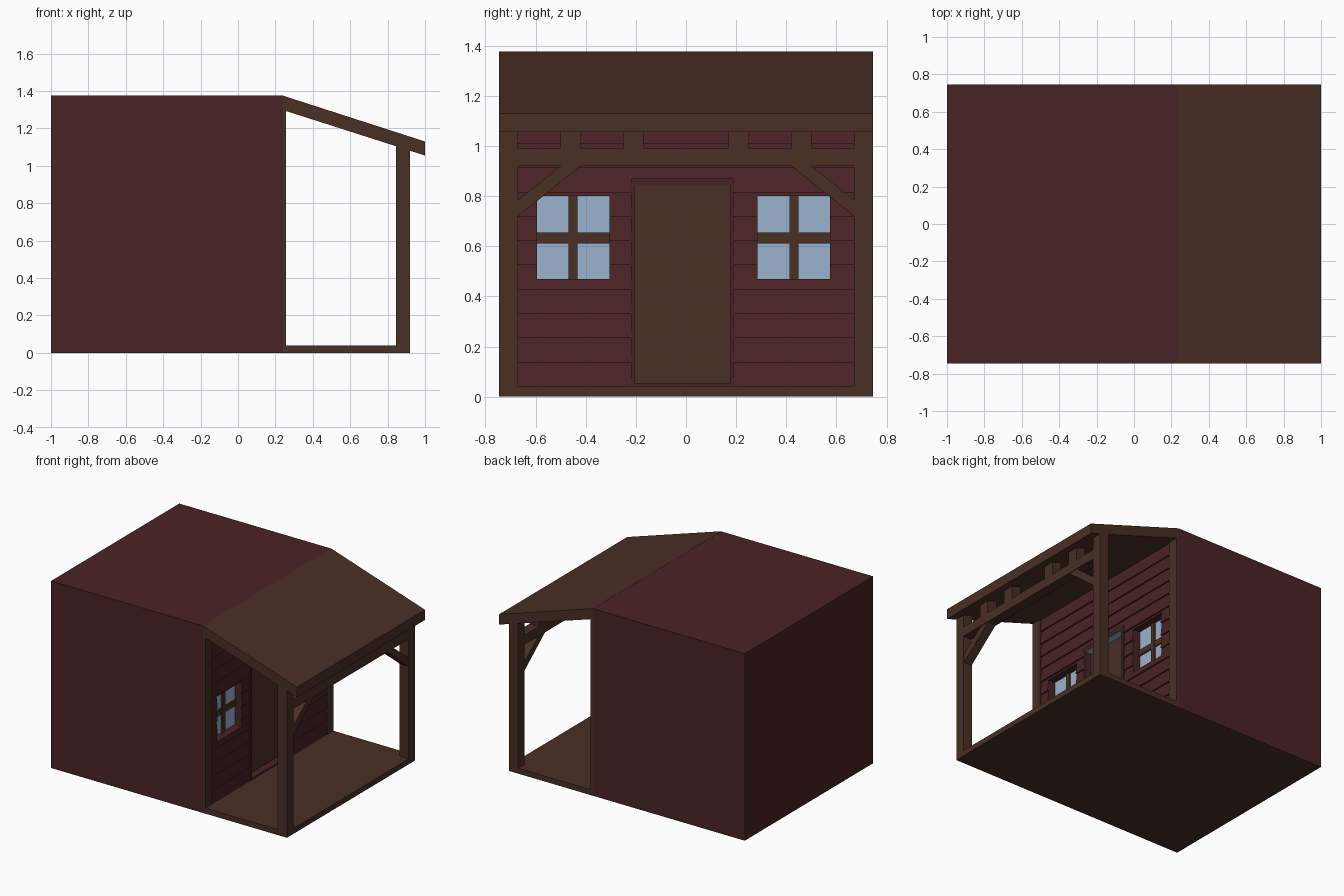
import bpy, bmesh

if "Cube" in bpy.data.objects:
    bpy.data.objects.remove(bpy.data.objects["Cube"])

def material(name, rgb):
    m = bpy.data.materials.new(name)
    m.diffuse_color = (*rgb, 1)
    m.use_nodes = True
    m.node_tree.nodes["Principled BSDF"].inputs["Base Color"].default_value = m.diffuse_color
    return m

RED = material("dark red paint", (0.068, 0.0175, 0.018))
BROWN = material("dark brown wood", (0.068, 0.029, 0.0175))
GLASS = material("pale blue glass", (0.32, 0.45, 0.61))

def add(name, bm, mat):
    bmesh.ops.recalc_face_normals(bm, faces=bm.faces)
    me = bpy.data.meshes.new(name)
    bm.to_mesh(me)
    bm.free()
    me.materials.append(mat)
    ob = bpy.data.objects.new(name, me)
    bpy.context.collection.objects.link(ob)
    return ob

def prism(bm, pts, axis, lo, hi):
    """Extrude a 2D profile: axis 'y' takes (x, z) points, axis 'x' takes (y, z)."""
    def at(a, b, t):
        return (a, t, b) if axis == 'y' else (t, a, b)
    low = [bm.verts.new(at(a, b, lo)) for a, b in pts]
    high = [bm.verts.new(at(a, b, hi)) for a, b in pts]
    bm.faces.new(low)
    bm.faces.new(high)
    n = len(pts)
    for i in range(n):
        j = (i + 1) % n
        bm.faces.new((low[i], low[j], high[j], high[i]))

def profile(name, pts, axis, lo, hi, mat):
    bm = bmesh.new()
    prism(bm, pts, axis, lo, hi)
    return add(name, bm, mat)

def boxes(name, mat, *dims):
    """Boxes given as (x0, x1, y0, y1, z0, z1)."""
    bm = bmesh.new()
    for x0, x1, y0, y1, z0, z1 in dims:
        prism(bm, [(x0, z0), (x1, z0), (x1, z1), (x0, z1)], 'y', y0, y1)
    return add(name, bm, mat)

def carve(ob, cutter):
    mod = ob.modifiers.new("openings", 'BOOLEAN')
    mod.operation, mod.solver, mod.object = 'DIFFERENCE', 'EXACT', cutter
    dg = bpy.context.evaluated_depsgraph_get()
    me = bpy.data.meshes.new_from_object(ob.evaluated_get(dg))
    ob.modifiers.clear()
    ob.data = me

W = 0.745          # half width
IN = 0.67          # inner side of the posts
WINDOWS = (-0.45, 0.43)

# House body, with a brown underside
body = profile("house_body", [(-1, 0), (0.24, 0), (0.24, 1.3), (0.235, 1.376), (-1, 1.376)],
               'y', -W, W, RED)
body.data.materials.append(BROWN)
for f in body.data.polygons:
    if f.normal.z < -0.5:
        f.material_index = 1

# Lapped siding on the porch wall
n, z0, z1 = 13, 0.04, 1.3
step = (z1 - z0) / n
saw = [(0.22, z1), (0.22, z0)]
for i in range(n):
    saw += [(0.252, z0 + i * step), (0.241, z0 + (i + 1) * step)]
siding = profile("porch_wall_siding", saw, 'y', -0.68, 0.68, RED)

# Window and door recesses
cutter = boxes("opening_cutter", RED,
               (0.18, 0.4, -0.22, 0.19, 0.041, 0.87),
               *[(0.18, 0.4, c - 0.145, c + 0.145, 0.47, 0.80) for c in WINDOWS])
cutter.hide_render = True
carve(body, cutter)
carve(siding, cutter)
bpy.data.objects.remove(cutter)

# Windows: glass pane and crossing bars
for side, c in zip(("left", "right"), WINDOWS):
    boxes(side + "_window_glass", GLASS, (0.179, 0.188, c - 0.145, c + 0.145, 0.47, 0.80))
    boxes(side + "_window_bars", BROWN,
          (0.18, 0.20, c - 0.018, c + 0.018, 0.47, 0.80),
          (0.18, 0.199, c - 0.145, c + 0.145, 0.612, 0.655))

# Door, frame and the glazed strip under the frame head
boxes("door", BROWN, (0.178, 0.20, -0.21, 0.18, 0.045, 0.85))
boxes("door_frame", RED,
      (0.178, 0.254, -0.22, -0.205, 0.04, 0.87),
      (0.178, 0.254, 0.175, 0.19, 0.04, 0.87),
      (0.178, 0.254, -0.205, 0.175, 0.845, 0.87),
      (0.178, 0.254, -0.205, 0.175, 0.04, 0.052))
boxes("door_head_strip", GLASS, (0.20, 0.25, -0.205, 0.175, 0.842, 0.846))

# Porch floor and sloping roof
boxes("porch_floor", BROWN, (0.24, 0.92, -W, W, 0, 0.04))
profile("porch_roof", [(0.235, 1.377), (1, 1.13), (1, 1.055), (0.235, 1.3)], 'y', -W, W, BROWN)

# Posts, beam and braces
for side, s in (("left", -1), ("right", 1)):
    a, b = sorted((s * IN, s * W))
    boxes(side + "_front_post", BROWN, (0.845, 0.92, a, b, 0.04, 1.11))
    boxes(side + "_wall_post", BROWN, (0.24, 0.256, a, b, 0.04, 1.31))
    profile(side + "_brace", [(s * IN, 0.72), (s * IN, 0.785), (s * 0.5, 0.92), (s * 0.42, 0.92)],
            'x', 0.85, 0.915, BROWN)
boxes("porch_beam", BROWN, (0.845, 0.92, -IN, IN, 0.92, 0.99))

# Short blocks between beam and roof
boxes("beam_blocks", BROWN,
      *[(0.845, 0.92, y - 0.041, y + 0.041, 0.99, 1.11) for y in (-0.46, -0.21, 0.21, 0.46)])
